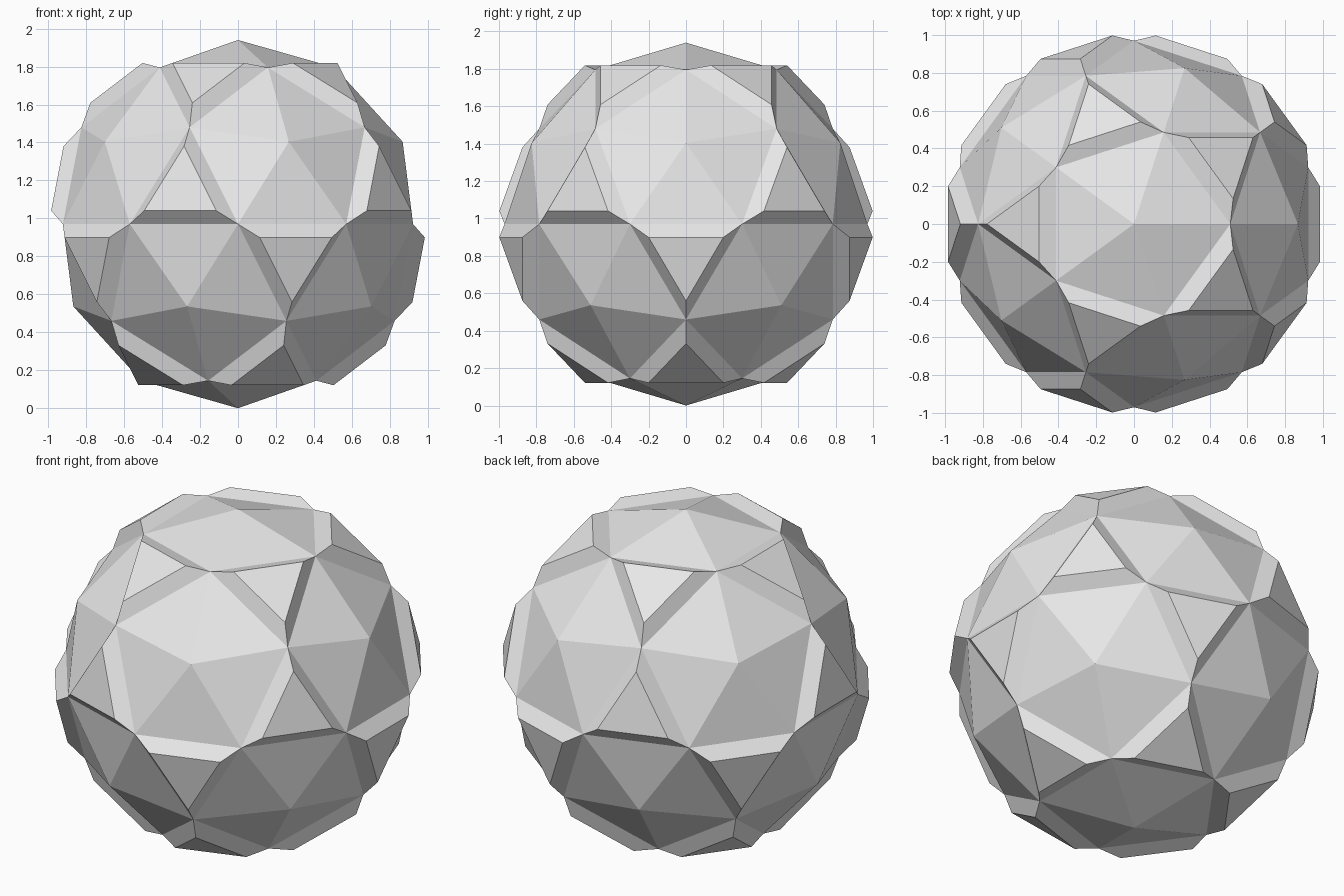
import bpy
import bmesh

RADIUS = 0.97        # radius of the faceted ball
PANEL_SCALE = 0.667  # raised triangle size relative to its base
PANEL_HEIGHT = 0.074 # how far each triangle stands out

cube = bpy.data.objects.get("Cube")
if cube:
    bpy.data.objects.remove(cube, do_unlink=True)

# Plain grey material
grey = bpy.data.materials.new("grey")
grey.use_nodes = True
colour = (0.8, 0.8, 0.8, 1)
grey.diffuse_color = colour
grey.node_tree.nodes["Principled BSDF"].inputs["Base Color"].default_value = colour

# Ball of twelve shallow five-sided pyramids with triangles between them
bpy.ops.mesh.primitive_ico_sphere_add(subdivisions=2, radius=RADIUS, location=(0, 0, RADIUS))
ball = bpy.context.object
ball.name = "faceted_ball"
ball.data.materials.append(grey)

# Raise the triangles that touch no pyramid tip
bm = bmesh.new()
bm.from_mesh(ball.data)
panels = [f for f in bm.faces if all(len(v.link_edges) == 6 for v in f.verts)]
raised = bmesh.ops.extrude_discrete_faces(bm, faces=panels)["faces"]
for face in raised:
    centre = face.calc_center_median()
    normal = centre.normalized()
    for v in face.verts:
        v.co = centre + (v.co - centre) * PANEL_SCALE + normal * PANEL_HEIGHT
bmesh.ops.recalc_face_normals(bm, faces=bm.faces)
for face in bm.faces:
    face.smooth = False
bm.to_mesh(ball.data)
bm.free()
